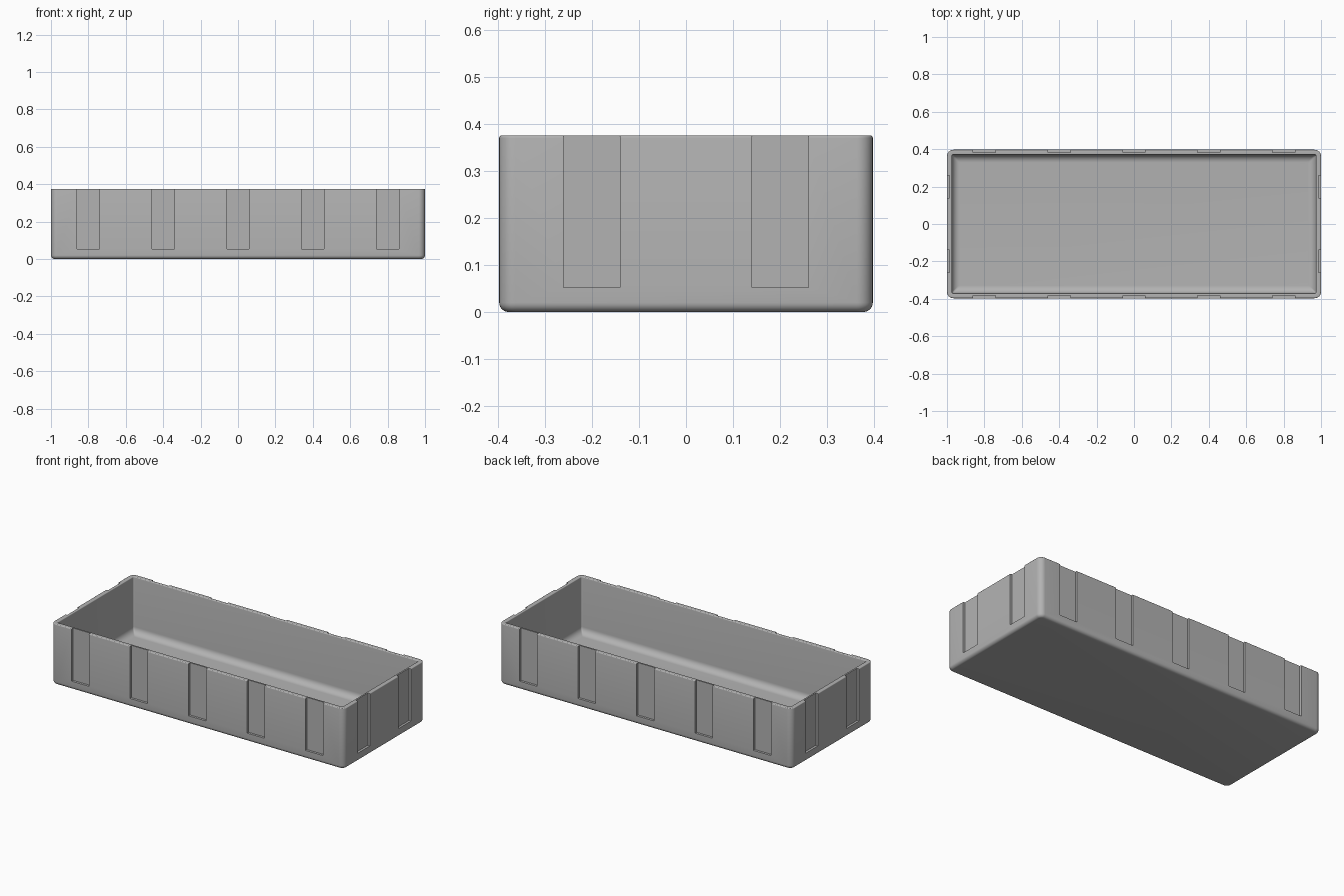
import bpy
import bmesh
from math import sin, cos, pi, radians
from mathutils import Matrix

if "Cube" in bpy.data.objects:
    bpy.data.objects.remove(bpy.data.objects["Cube"])

HX, HY, H = 1.0, 0.397, 0.375   # half length, half width, height
WALL, FLOOR = 0.027, 0.027
SLOT_W, SLOT_D, SLOT_Z = 0.12, 0.014, 0.052

grey = bpy.data.materials.new("plain grey")
grey.use_nodes = True
grey.diffuse_color = (0.45, 0.45, 0.45, 1)
grey.node_tree.nodes["Principled BSDF"].inputs["Base Color"].default_value = grey.diffuse_color


def arc(cx, cz, r, start, end, steps=6):
    """Section points as (inset from the outer side, height)."""
    return [(cx + r * cos(radians(start + (end - start) * i / steps)),
             cz + r * sin(radians(start + (end - start) * i / steps)))
            for i in range(steps + 1)]


def ring(bm, inset, z, radius, steps=8):
    """Rounded rectangle of vertices at one height."""
    verts = []
    for k, (sx, sy) in enumerate([(1, 1), (-1, 1), (-1, -1), (1, -1)]):
        for i in range(steps + 1):
            a = (k + i / steps) * pi / 2
            verts.append(bm.verts.new((sx * (HX - inset - radius) + radius * cos(a),
                                       sy * (HY - inset - radius) + radius * sin(a), z)))
    return verts


# Wall section: bottom edge, outer side, rounded rim, inner side, floor fillet
edge, rim, fillet = 0.02, 0.005, 0.04
section = arc(edge, edge, edge, 270, 180)
section += arc(rim, H - rim, rim, 180, 90, 4)
section += arc(WALL - rim, H - rim, rim, 90, 0, 4)
section += arc(WALL + fillet, FLOOR + fillet, fillet, 180, 270, 8)

# Tray shell lofted around the rounded rectangle
bm = bmesh.new()
rings = [ring(bm, d, z, max(0.034 - d, 0.007)) for d, z in section]
for low, high in zip(rings, rings[1:]):
    n = len(low)
    for i in range(n):
        j = (i + 1) % n
        bm.faces.new((low[i], low[j], high[j], high[i]))
bm.faces.new(rings[0][::-1])
bm.faces.new(rings[-1])
bmesh.ops.recalc_face_normals(bm, faces=bm.faces)
mesh = bpy.data.meshes.new("tray")
bm.to_mesh(mesh)
bm.free()
tray = bpy.data.objects.new("tray", mesh)
mesh.materials.append(grey)
bpy.context.collection.objects.link(tray)


# Slot cutters around all four sides
def add_block(bm, x, y, sx, sy):
    height = H + 0.1 - SLOT_Z
    bmesh.ops.create_cube(bm, size=1, matrix=Matrix.Translation((x, y, SLOT_Z + height / 2))
                          @ Matrix.Diagonal((sx, sy, height, 1)))


bm = bmesh.new()
for side in (-1, 1):
    for i in range(-2, 3):
        add_block(bm, i * 0.4, side * HY, SLOT_W, 2 * SLOT_D)
    for y in (-0.2, 0.2):
        add_block(bm, side * HX, y, 2 * SLOT_D, SLOT_W)
cut_mesh = bpy.data.meshes.new("slot_cutters")
bm.to_mesh(cut_mesh)
bm.free()
cut_mesh.materials.append(grey)
cutters = bpy.data.objects.new("slot_cutters", cut_mesh)
bpy.context.collection.objects.link(cutters)
cutters.hide_render = True

cut = tray.modifiers.new("slots", 'BOOLEAN')
cut.operation = 'DIFFERENCE'
cut.solver = 'EXACT'
cut.object = cutters

# Apply the cuts, then shade smooth with crisp slot edges
bpy.ops.object.select_all(action='DESELECT')
tray.select_set(True)
bpy.context.view_layer.objects.active = tray
bpy.ops.object.modifier_apply(modifier="slots")
bpy.data.objects.remove(cutters)
bpy.ops.object.shade_smooth_by_angle(angle=radians(35))
